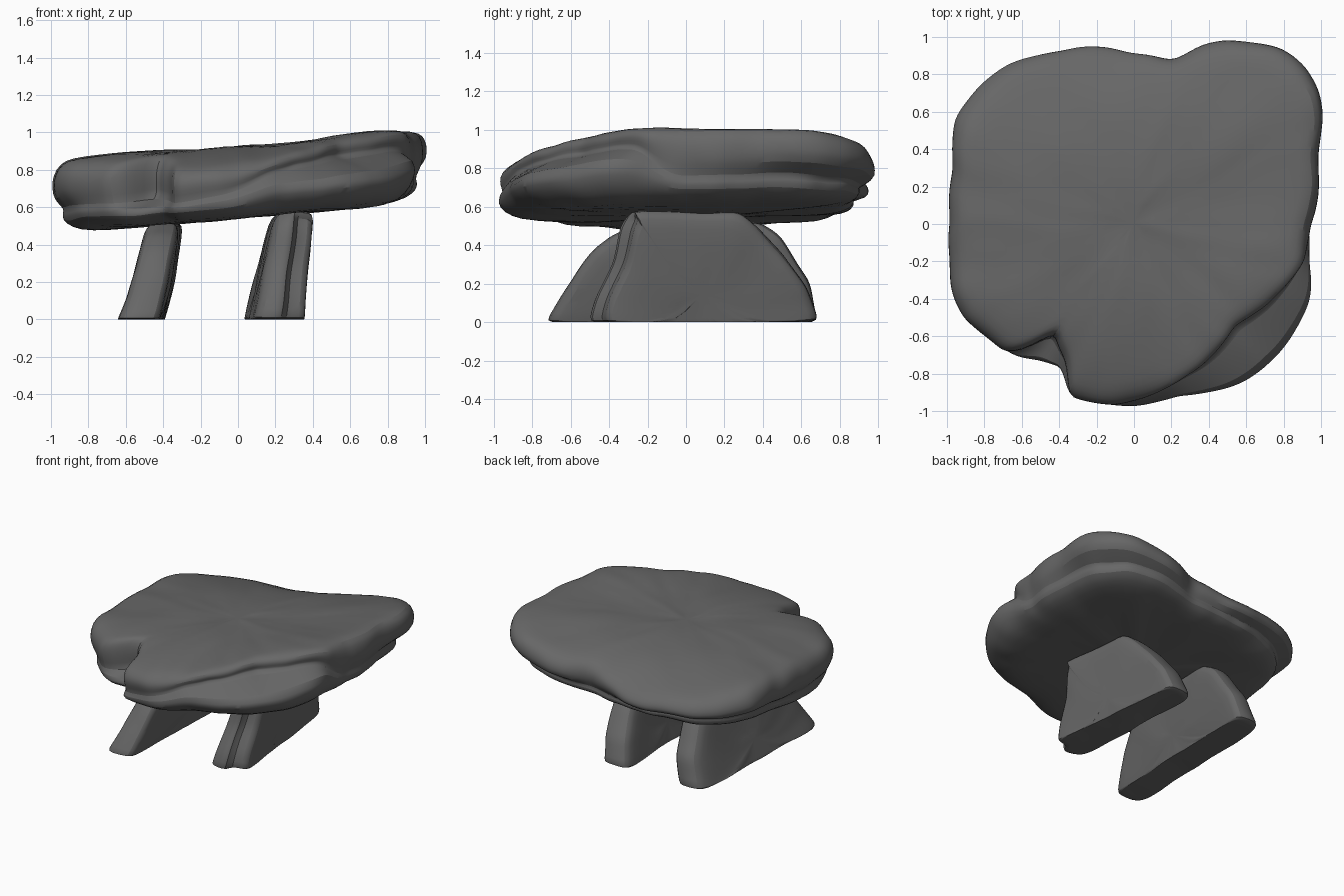
import bpy, bmesh, math
from mathutils import Vector, noise

if "Cube" in bpy.data.objects:
    bpy.data.objects.remove(bpy.data.objects["Cube"])

stone_mat = bpy.data.materials.new("dark grey stone")
stone_mat.diffuse_color = (0.135, 0.135, 0.135, 1)
stone_mat.use_nodes = True
stone_mat.node_tree.nodes["Principled BSDF"].inputs["Base Color"].default_value = stone_mat.diffuse_color


def loft(name, rings, start, end, rough):
    """Skin closed rings, close both ends with fans, roughen and smooth."""
    bm = bmesh.new()
    loops = [[bm.verts.new(p) for p in r] for r in rings]
    n = len(loops[0])
    for a, b in zip(loops, loops[1:]):
        for i in range(n):
            j = (i + 1) % n
            bm.faces.new((a[i], a[j], b[j], b[i]))
    for loop, tip in ((loops[0], start), (loops[-1], end)):
        c = bm.verts.new(tip)
        for i in range(n):
            bm.faces.new((loop[i], loop[(i + 1) % n], c))
    for v in bm.verts:
        p = v.co.copy()
        v.co += noise.noise_vector(p * 3.2) * rough + noise.noise_vector(p * 8) * rough * 0.4
        v.co.z = max(v.co.z, 0)
    bmesh.ops.recalc_face_normals(bm, faces=bm.faces)
    me = bpy.data.meshes.new(name)
    bm.to_mesh(me)
    bm.free()
    me.materials.append(stone_mat)
    ob = bpy.data.objects.new(name, me)
    bpy.context.collection.objects.link(ob)
    ob.modifiers.new("smooth", "SUBSURF").levels = 1
    bpy.context.view_layer.objects.active = ob
    ob.select_set(True)
    bpy.ops.object.shade_smooth_by_angle(angle=math.radians(40))
    ob.select_set(False)
    return ob


# ---- capstone: upper and lower layer outlines seen from above ----
UPPER = [(.945, 0), (.99, .4), (1, .7), (.91, .85), (.8, .95), (.65, .97), (.36, .955),
         (.22, .87), (0, .92), (-.16, .945), (-.4, .92), (-.66, .86), (-.82, .73),
         (-.95, .56), (-.965, .3), (-.985, 0), (-.975, -.35), (-.9, -.51), (-.66, -.69),
         (-.52, -.63), (-.43, -.57), (-.36, -.75), (-.35, -.91), (-.1, -.96),
         (.2, -.87), (.4, -.71), (.55, -.54), (.75, -.4), (.92, -.2)]
LOWER = [(.93, 0), (.93, .4), (.9, .65), (.74, .84), (.5, .9), (.2, .86), (-.2, .86),
         (-.61, .77), (-.84, .52), (-.89, .2), (-.93, -.3), (-.85, -.53), (-.66, -.7),
         (-.5, -.73), (-.38, -.77), (-.35, -.92), (-.08, -.97), (.25, -.93),
         (.62, -.83), (.84, -.61), (.95, -.4), (.955, -.2)]


def radius(outline, a):
    pol = sorted((math.atan2(y, x) % math.tau, math.hypot(x, y)) for x, y in outline)
    pol.append((pol[0][0] + math.tau, pol[0][1]))
    for (a0, r0), (a1, r1) in zip(pol, pol[1:]):
        if a0 <= a <= a1:
            return r0 + (r1 - r0) * (a - a0) / (a1 - a0)
    return pol[0][1]


def bottom(x, y):
    return 0.54 + 0.08 * x + 0.03 * max(0, y)


def top(x, y):
    droop = 0.26 * max(0, -y - 0.3) ** 2
    droop += 0.34 * max(0, y - 0.25) ** 2 * min(1, (1.2 - x) / 1.3)
    return 0.925 + 0.08 * x + 0.025 * x * x - droop - 0.3 * max(0, -x - 0.65) ** 2


def step(a, lo, hi):
    t = min(1, max(0, (math.degrees(a) - lo) / (hi - lo)))
    return t * t * (3 - 2 * t)


# ring recipe: (layer, height within the layer, scale)
RINGS = [("low", 0, .3), ("low", 0, .6), ("low", .02, .84), ("low", .2, .94), ("low", .5, .995),
         ("low", .8, 1), ("gap", 1, .985), ("up", .22, .995), ("up", .5, 1.005), ("up", .75, .995),
         ("up", .93, .96), ("up", 1, .9), ("up", 1, .75), ("up", 1, .6), ("up", 1, .45),
         ("up", 1, .3), ("up", 1, .15)]
N = 120
rings = []
for layer, h, s in RINGS:
    ring = []
    for i in range(N):
        a = math.tau * i / N
        ru, rl = radius(UPPER, a), radius(LOWER, a)
        r = {"low": rl, "up": ru, "gap": min(ru, rl)}[layer] * s
        seam = 0.35 + 0.38 * (step(a, 250, 285) - step(a, 342, 359))
        t = seam + (1 - seam) * h if layer == "up" else seam * h
        x, y = r * math.cos(a), r * math.sin(a)
        ring.append((x, y, bottom(x, y) + t * (top(x, y) - bottom(x, y))))
    rings.append(ring)
loft("capstone", rings, (0, 0, bottom(0, 0)), (0, 0, top(0, 0)), 0.018)


# ---- standing stones: side profile (y, z) given thickness along x ----
def standing_stone(name, profile, centre_x, half, skew, taper, cut):
    pts = []
    for a, b in zip(profile, profile[1:] + profile[:1]):
        m = max(2, round(math.dist(a, b) / 0.06))
        pts += [(a[0] + (b[0] - a[0]) * i / m, a[1] + (b[1] - a[1]) * i / m) for i in range(m)]
    cy = (profile[0][0] + profile[-1][0]) / 2

    def place(u, y, z):
        f = z / 0.5
        x = centre_x(f) + u * (half - 0.02 * f) * (1 - taper * y) + skew * y
        return Vector((x, y, z))

    rings = []
    for u, s in ((-1, .4), (-1, .75), (-.97, .91), (-.75, .98), (-.3, 1), (.02, 1),
                 (.12, 1), (.75, .99), (.97, .94), (1, .75), (1, .4)):
        ring = []
        for y, z in pts:
            # the front end is stepped back on one side
            back = cut if u > 0.1 and y < -0.3 else 0
            ring.append(place(u, cy + (y - cy) * s + back * s, z * s))
        rings.append(ring)
    return loft(name, rings, place(-1, cy, .15), place(1, cy, .15), 0.012)


standing_stone("left_support",
               [(-.725, 0), (-.67, .1), (-.58, .25), (-.48, .38), (-.38, .46), (-.2, .52),
                (.38, .52), (.49, .45), (.65, .2), (.69, 0)],
               lambda f: -.515 + .17 * f - .05 * f * f, .11, .03, 0, 0)
standing_stone("right_support",
               [(-.51, 0), (-.48, .12), (-.39, .3), (-.34, .5), (-.28, .575), (.27, .575),
                (.37, .5), (.5, .36), (.63, .18), (.69, 0)],
               lambda f: .19 + .085 * f, .125, -.08, .22, .07)
